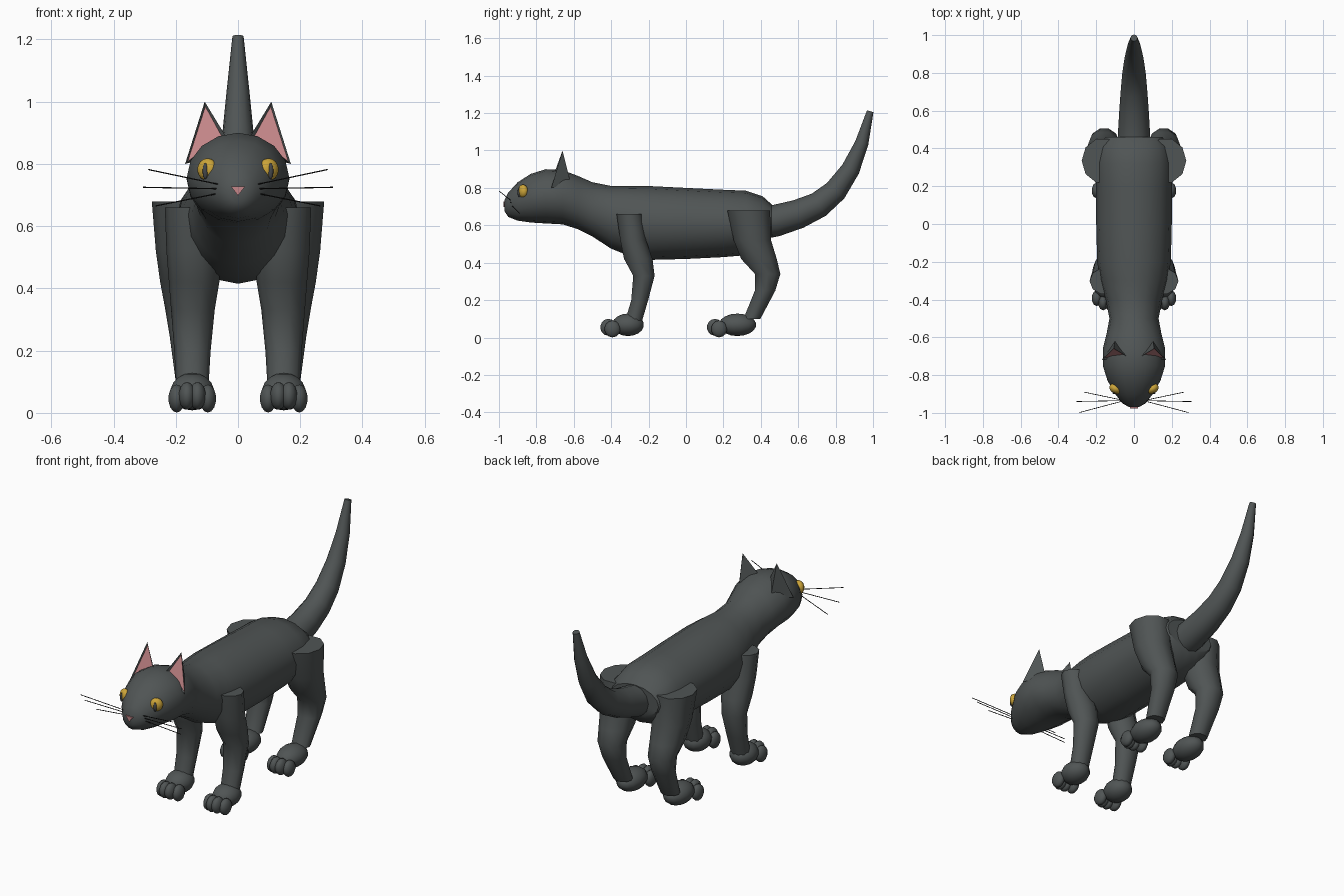
import bpy
import bmesh
import math
from mathutils import Vector

default_cube = bpy.data.objects.get("Cube")
if default_cube:
    bpy.data.objects.remove(default_cube, do_unlink=True)


def make_material(name, color):
    material = bpy.data.materials.new(name)
    material.use_nodes = True
    material.diffuse_color = (*color, 1)
    shader = next(n for n in material.node_tree.nodes if n.type == "BSDF_PRINCIPLED")
    shader.inputs["Base Color"].default_value = (*color, 1)
    shader.inputs["Roughness"].default_value = 0.8
    return material


fur = make_material("charcoal fur", (0.08, 0.09, 0.09))
pink = make_material("soft pink", (0.56, 0.24, 0.25))
amber = make_material("amber eye", (0.6, 0.37, 0.04))
dark = make_material("dark pupil", (0.06, 0.065, 0.07))
black = make_material("black whisker", (0.01, 0.01, 0.01))


def finish(bm, name, materials, smooth_angle=None):
    """Turn a bmesh into a named object with its materials and shading."""
    bmesh.ops.recalc_face_normals(bm, faces=bm.faces[:])
    mesh = bpy.data.meshes.new(name)
    bm.to_mesh(mesh)
    bm.free()
    for material in materials:
        mesh.materials.append(material)
    obj = bpy.data.objects.new(name, mesh)
    bpy.context.collection.objects.link(obj)
    if smooth_angle:
        bpy.ops.object.select_all(action="DESELECT")
        obj.select_set(True)
        bpy.context.view_layer.objects.active = obj
        bpy.ops.object.shade_smooth_by_angle(angle=math.radians(smooth_angle))
    return obj


def loft(name, rings, sides, material, smooth_angle=45):
    """Skin a run of elliptical rings, each given as (centre, u, v)."""
    bm = bmesh.new()
    previous = None
    for centre, u, v in rings:
        loop = []
        for i in range(sides):
            angle = math.tau * i / sides
            loop.append(bm.verts.new(centre + u * math.cos(angle) + v * math.sin(angle)))
        if previous is None:
            bm.faces.new(loop)
        else:
            for i in range(sides):
                j = (i + 1) % sides
                bm.faces.new((previous[i], previous[j], loop[j], loop[i]))
        previous = loop
    bm.faces.new(previous)
    return finish(bm, name, [material], smooth_angle)


def ellipsoid(name, centre, radii, material, turn=0, segments=14, rings=9):
    bm = bmesh.new()
    bmesh.ops.create_uvsphere(bm, u_segments=segments, v_segments=rings, radius=1)
    obj = finish(bm, name, [material], 60)
    obj.location, obj.scale = centre, radii
    obj.rotation_euler.z = turn
    return obj


# Head, neck and trunk in one skin: y, top, bottom, half width
trunk = [
    (-0.97, 0.735, 0.675, 0.025), (-0.95, 0.775, 0.645, 0.06),
    (-0.9, 0.83, 0.625, 0.1), (-0.83, 0.875, 0.615, 0.14),
    (-0.75, 0.9, 0.61, 0.165), (-0.66, 0.895, 0.605, 0.165),
    (-0.58, 0.865, 0.58, 0.145), (-0.5, 0.83, 0.54, 0.13),
    (-0.4, 0.81, 0.475, 0.15), (-0.3, 0.81, 0.435, 0.18),
    (-0.2, 0.81, 0.415, 0.195), (0, 0.8, 0.42, 0.2),
    (0.2, 0.79, 0.43, 0.2), (0.32, 0.785, 0.44, 0.2),
    (0.41, 0.755, 0.48, 0.185), (0.46, 0.71, 0.54, 0.15),
]
loft("body_and_head", [
    (Vector((0, y, (top + low) / 2)), Vector((w, 0, 0)), Vector((0, 0, (top - low) / 2)))
    for y, top, low, w in trunk], 16, fur)

# Tail rings stand square to the curved path: y, z, radius
tail = [
    (0.4, 0.615, 0.09), (0.48, 0.625, 0.085), (0.6, 0.66, 0.078),
    (0.71, 0.71, 0.07), (0.8, 0.785, 0.062), (0.88, 0.9, 0.05),
    (0.94, 1.04, 0.036), (0.985, 1.21, 0.018),
]
tail_rings = []
for i, (y, z, r) in enumerate(tail):
    before, after = tail[max(i - 1, 0)], tail[min(i + 1, len(tail) - 1)]
    along = Vector((0, after[0] - before[0], after[1] - before[1])).normalized()
    across = Vector((r, 0, 0))
    tail_rings.append((Vector((0, y, z)), across, along.cross(across)))
loft("tail", tail_rings, 12, fur)

# Leg outlines: z, front y, back y, inner x, outer x
front_leg = [
    (0.66, -0.375, -0.23, 0.06, 0.235), (0.52, -0.355, -0.21, 0.055, 0.23),
    (0.42, -0.335, -0.175, 0.06, 0.222), (0.33, -0.285, -0.165, 0.075, 0.215),
    (0.2, -0.295, -0.2, 0.088, 0.205), (0.08, -0.33, -0.235, 0.095, 0.198),
]
rear_leg = [
    (0.68, 0.215, 0.455, 0.06, 0.277), (0.52, 0.25, 0.46, 0.06, 0.264),
    (0.42, 0.29, 0.49, 0.07, 0.25), (0.34, 0.365, 0.508, 0.08, 0.235),
    (0.25, 0.365, 0.48, 0.09, 0.22), (0.1, 0.305, 0.4, 0.097, 0.2),
]

for side, label in ((1, "left"), (-1, "right")):
    for kind, outline, paw_y in (("front", front_leg, -0.31), ("rear", rear_leg, 0.275)):
        loft(f"{label}_{kind}_leg", [
            (Vector((side * (inner + outer) / 2, (y0 + y1) / 2, z)),
             Vector(((outer - inner) / 2, 0, 0)), Vector((0, (y1 - y0) / 2, 0)))
            for z, y0, y1, inner, outer in outline], 10, fur)

        # Paw pad and four toes
        length = 0.085 if kind == "front" else 0.1
        ellipsoid(f"{label}_{kind}_paw", (side * 0.147, paw_y, 0.068),
                  (0.072, length, 0.06), fur)
        for toe in range(4):
            offset = (toe - 1.5) / 1.5
            ellipsoid(f"{label}_{kind}_toe_{toe + 1}",
                      (side * 0.147 + 0.05 * offset,
                       paw_y - length - 0.023 + 0.025 * offset ** 2,
                       0.056 - 0.01 * offset ** 2),
                      (0.028, 0.043, 0.045), fur, segments=10, rings=7)

    # Ear: three-sided cone with a sunken pink front
    bm = bmesh.new()
    corners = [bm.verts.new((side * x, y, z)) for x, y, z in (
        (0.17, -0.72, 0.8), (0.04, -0.7, 0.89), (0.1, -0.615, 0.82), (0.107, -0.66, 1.0))]
    outer, inner, back, tip = corners
    front = bm.faces.new((outer, inner, tip))
    for trio in ((inner, back, tip), (back, outer, tip), (outer, back, inner)):
        bm.faces.new(trio)
    bmesh.ops.recalc_face_normals(bm, faces=bm.faces[:])
    bmesh.ops.inset_region(bm, faces=[front], thickness=0.014, depth=-0.008)
    front.material_index = 1
    finish(bm, f"{label}_ear", [fur, pink])

    # Eye with a slit pupil
    ellipsoid(f"{label}_eye", (side * 0.098, -0.872, 0.782),
              (0.035, 0.026, 0.036), amber, turn=side * 0.5)
    ellipsoid(f"{label}_pupil", (side * 0.105, -0.892, 0.777),
              (0.009, 0.009, 0.026), dark, turn=side * 0.5, segments=10, rings=7)

    # Whiskers
    for n, end in enumerate(((0.288, -0.998, 0.782), (0.305, -0.94, 0.725), (0.265, -0.89, 0.665))):
        start = Vector((side * 0.05, -0.935, 0.72 + 0.012 * (1 - n)))
        stop = Vector((side * end[0], end[1], end[2]))
        along = (stop - start).normalized()
        u = along.cross(Vector((0, 0, 1))).normalized() * 0.002
        loft(f"{label}_whisker_{n + 1}", [(start, u, along.cross(u)), (stop, u, along.cross(u))],
             5, black)

# Nose: small pink wedge on the muzzle tip
bm = bmesh.new()
wedge = [[bm.verts.new((x, y, z)) for x, z in ((-0.022, 0.727), (0.022, 0.727), (0, 0.698))]
         for y in (-0.976, -0.955)]
bm.faces.new(wedge[0])
bm.faces.new(wedge[1])
for i in range(3):
    j = (i + 1) % 3
    bm.faces.new((wedge[0][i], wedge[0][j], wedge[1][j], wedge[1][i]))
finish(bm, "nose", [pink])
